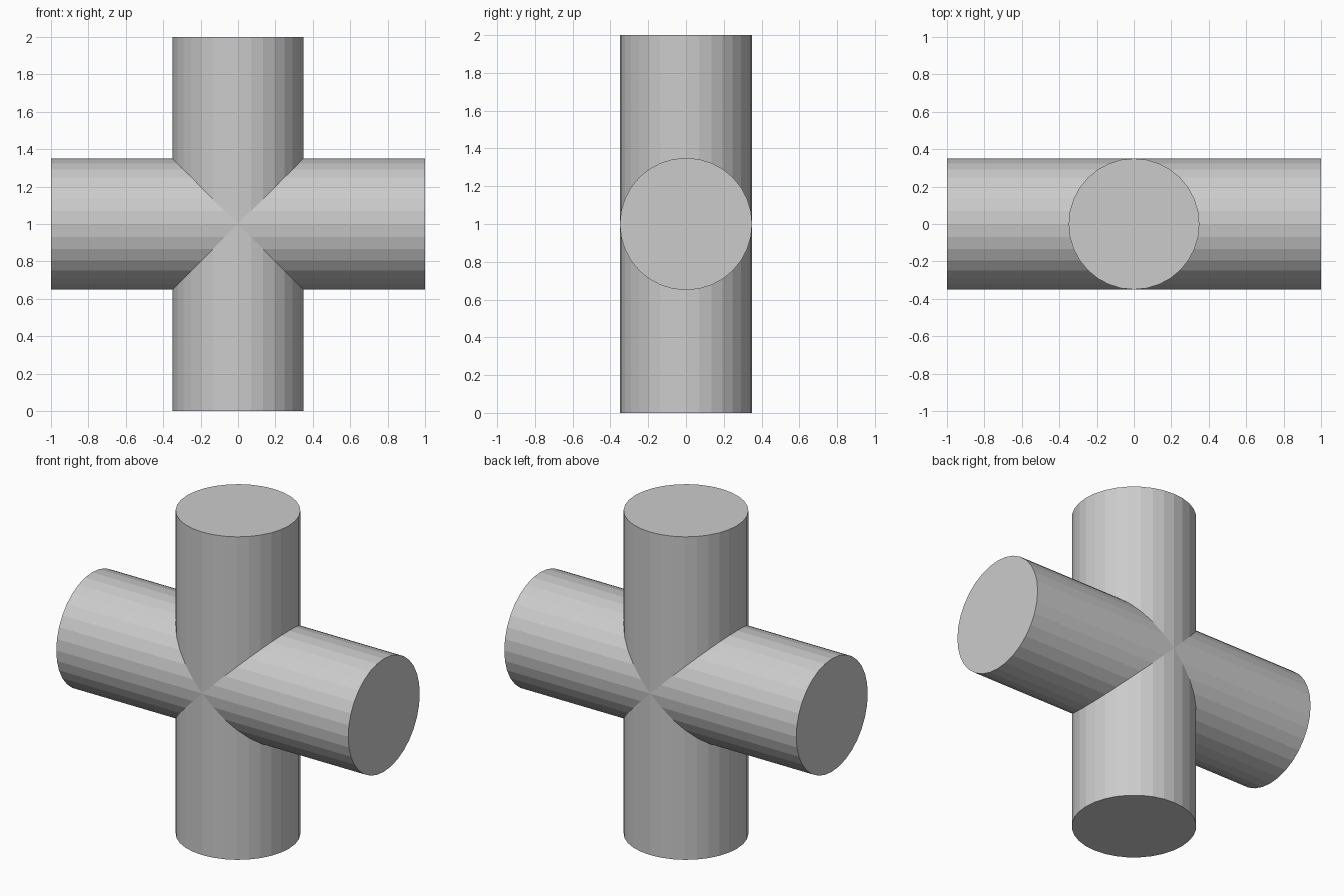
import bpy, bmesh
from math import sin, cos, pi

if "Cube" in bpy.data.objects:
    bpy.data.objects.remove(bpy.data.objects["Cube"])

SIDES, RADIUS, LENGTH = 32, 0.35, 1.0
bm = bmesh.new()


def add_arm(place):
    """Capped tube whose inner end is mitred along the 45 degree seams."""
    inner, outer = [], []
    for i in range(SIDES):
        a = 2 * pi * i / SIDES
        y, side = RADIUS * cos(a), RADIUS * sin(a)
        inner.append(bm.verts.new(place(abs(side), y, side)))
        outer.append(bm.verts.new(place(LENGTH, y, side)))
    for i in range(SIDES):
        j = (i + 1) % SIDES
        bm.faces.new((inner[i], inner[j], outer[j], outer[i]))
    bm.faces.new(outer)


# Four arms: right / left, then upper / lower
for s in (1, -1):
    add_arm(lambda along, y, side: (s * along, y, 1 + side))
    add_arm(lambda along, y, side: (side, y, 1 + s * along))

# Weld the seams into one closed solid
bmesh.ops.remove_doubles(bm, verts=bm.verts, dist=1e-4)
bmesh.ops.recalc_face_normals(bm, faces=bm.faces)

mesh = bpy.data.meshes.new("crossed_cylinders")
bm.to_mesh(mesh)
bm.free()
bpy.context.collection.objects.link(bpy.data.objects.new("crossed_cylinders", mesh))
